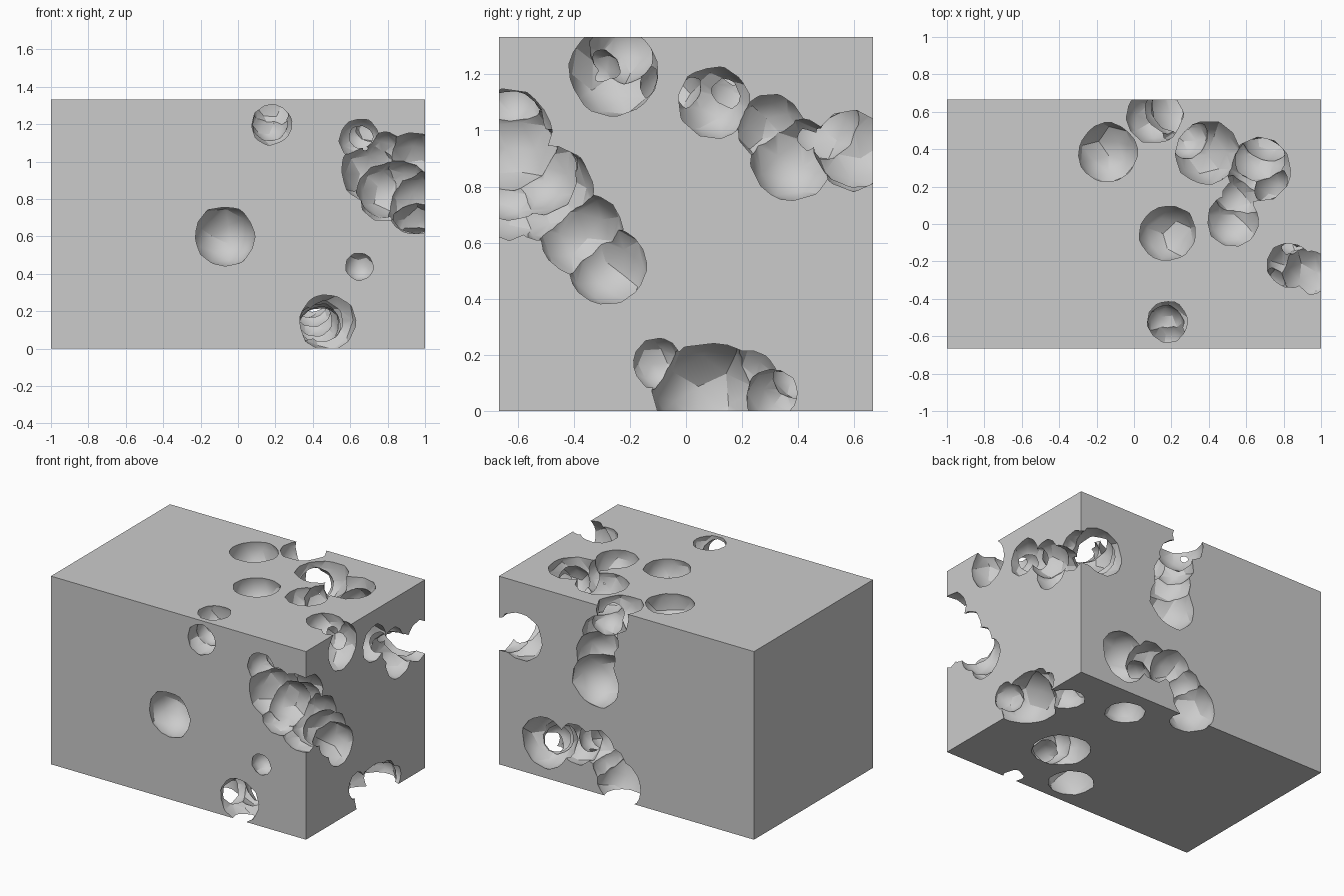
import bpy
import bmesh
import math
import random
from mathutils import Vector, Euler

random.seed(4)
old = bpy.data.objects.get("Cube")
if old:
    bpy.data.objects.remove(old, do_unlink=True)

SIZE = Vector((2, 4 / 3, 4 / 3))
CENTRE = Vector((0, 0, SIZE.z / 2))
SINK = .04  # how far pocket centres sit below the surface

# Turns two coordinates on a face into a point just inside the block
FACES = {
    "front": lambda x, z: Vector((x, SINK - SIZE.y / 2, z)),
    "back": lambda x, z: Vector((x, SIZE.y / 2 - SINK, z)),
    "side": lambda y, z: Vector((SIZE.x / 2 - SINK, y, z)),
    "top": lambda x, y: Vector((x, y, SIZE.z - SINK)),
    "bottom": lambda x, y: Vector((x, y, SINK)),
}

# Pockets on each face: two face coordinates and a radius
POCKETS = {
    "front": {
        "centre": (-.07, .6, .17),
        "dimple": (.65, .44, .085),
        "upper": (.18, 1.2, .12),
        "lower": (.48, .14, .16),
        "corner": (.72, .95, .18),
        "corner_peak": (.65, 1.12, .12),
        "corner_neck": (.78, 1.04, .13),
        "corner_side": (.93, 1, .17),
        "corner_base": (.78, .8, .13),
        "corner_low": (.95, .76, .16),
    },
    "top": {
        "left": (-.14, .38, .17),
        "back": (.39, .38, .18),
        "middle": (.53, .02, .15),
        "centre": (.18, -.05, .16),
        "front": (.18, -.52, .12),
        "side": (.67, .29, .18),
        "notch": (.83, -.22, .13),
        "edge": (.11, .58, .16),
    },
    "side": {
        "upper": (-.26, 1.21, .17),
        "corner": (-.5, .78, .18),
        "corner_neck": (-.37, .63, .16),
        "corner_low": (-.28, .52, .15),
        "middle": (.1, 1.1, .14),
        "neck": (.3, 1.01, .13),
        "back": (.38, .9, .16),
        "back_edge": (.59, .93, .15),
        "low": (.08, .06, .2),
        "low_front": (-.1, .17, .1),
        "low_neck": (.22, .11, .12),
        "low_back": (.31, .06, .1),
    },
    "back": {
        "corner": (.83, .95, .18),
        "channel": (.24, .79, .19),
        "channel_neck": (.24, .97, .16),
        "channel_top": (.2, 1.12, .15),
        "low": (.64, .25, .19),
        "low_neck": (.4, .3, .15),
        "low_middle": (.22, .32, .14),
        "low_bend": (.13, .22, .15),
        "low_edge": (.06, .12, .18),
    },
    "bottom": {
        "middle": (.46, -.18, .2),
        "back": (.45, .45, .14),
        "front": (.14, -.46, .16),
        "side": (.85, .34, .13),
    },
}

# Pairs of pockets joined by a passage inside the block
PASSAGES = [
    ("front_upper", "top_front"),
    ("front_lower", "bottom_front"),
    ("front_lower", "bottom_middle"),
    ("bottom_middle", "back_low_neck"),
    ("back_low", "bottom_side"),
    ("front_corner", "side_corner"),
    ("front_corner_side", "side_corner"),
    ("front_corner_peak", "top_notch"),
    ("top_notch", "side_middle"),
    ("side_middle", "top_side"),
    ("top_middle", "top_side"),
    ("top_side", "back_corner"),
    ("top_back", "back_channel_top"),
]


def link_mesh(name, bm):
    mesh = bpy.data.meshes.new(name)
    bm.to_mesh(mesh)
    bm.free()
    obj = bpy.data.objects.new(name, mesh)
    bpy.context.collection.objects.link(obj)
    return obj


def add_bubble(bm, centre, radius):
    """Add a slightly uneven, randomly turned low-poly ball."""
    made = bmesh.ops.create_icosphere(bm, subdivisions=2, radius=radius)
    turn = Euler([random.uniform(0, math.tau) for _ in range(3)]).to_matrix()
    for v in made["verts"]:
        v.co = turn @ v.co * random.uniform(.96, 1.04) + centre


def add_passage(bm, start, end):
    """Add a row of smaller bubbles, drawn a little towards the centre."""
    (a, radius_a), (b, radius_b) = start, end
    count = max(2, math.ceil((b - a).length / .2))
    for i in range(1, count):
        point = a.lerp(b, i / count).lerp(CENTRE, .07)
        add_bubble(bm, point, min(radius_a, radius_b) * .85)


# Plain block
bm = bmesh.new()
bmesh.ops.create_cube(bm, size=1)
bmesh.ops.scale(bm, vec=SIZE, verts=bm.verts)
bmesh.ops.translate(bm, vec=CENTRE, verts=bm.verts)
block = link_mesh("holed_block", bm)

# Grey material for the whole block
grey = bpy.data.materials.new("mid_grey")
grey.use_nodes = True
colour = (.6, .6, .6, 1)
grey.diffuse_color = colour
grey.node_tree.nodes["Principled BSDF"].inputs["Base Color"].default_value = colour
block.data.materials.append(grey)

# Pockets and passages gathered in one cutter
bm = bmesh.new()
bubbles = {}
for face, pockets in POCKETS.items():
    for name, (u, v, radius) in pockets.items():
        bubbles[f"{face}_{name}"] = (FACES[face](u, v), radius)
for centre, radius in bubbles.values():
    add_bubble(bm, centre, radius)
for start, end in PASSAGES:
    add_passage(bm, bubbles[start], bubbles[end])
cutter = link_mesh("bubble_cutter", bm)
cutter.data.materials.append(grey)

# Carve the block, keep the result and discard the cutter
carve = block.modifiers.new("carve_bubbles", "BOOLEAN")
carve.operation = "DIFFERENCE"
carve.solver = "EXACT"
carve.use_self = True
carve.object = cutter
graph = bpy.context.evaluated_depsgraph_get()
carved = bpy.data.meshes.new_from_object(block.evaluated_get(graph))
block.modifiers.clear()
block.data = carved
bpy.data.objects.remove(cutter, do_unlink=True)

# Soft cavities with crisp rims
carved.shade_smooth()
carved.set_sharp_from_angle(angle=math.radians(25))
